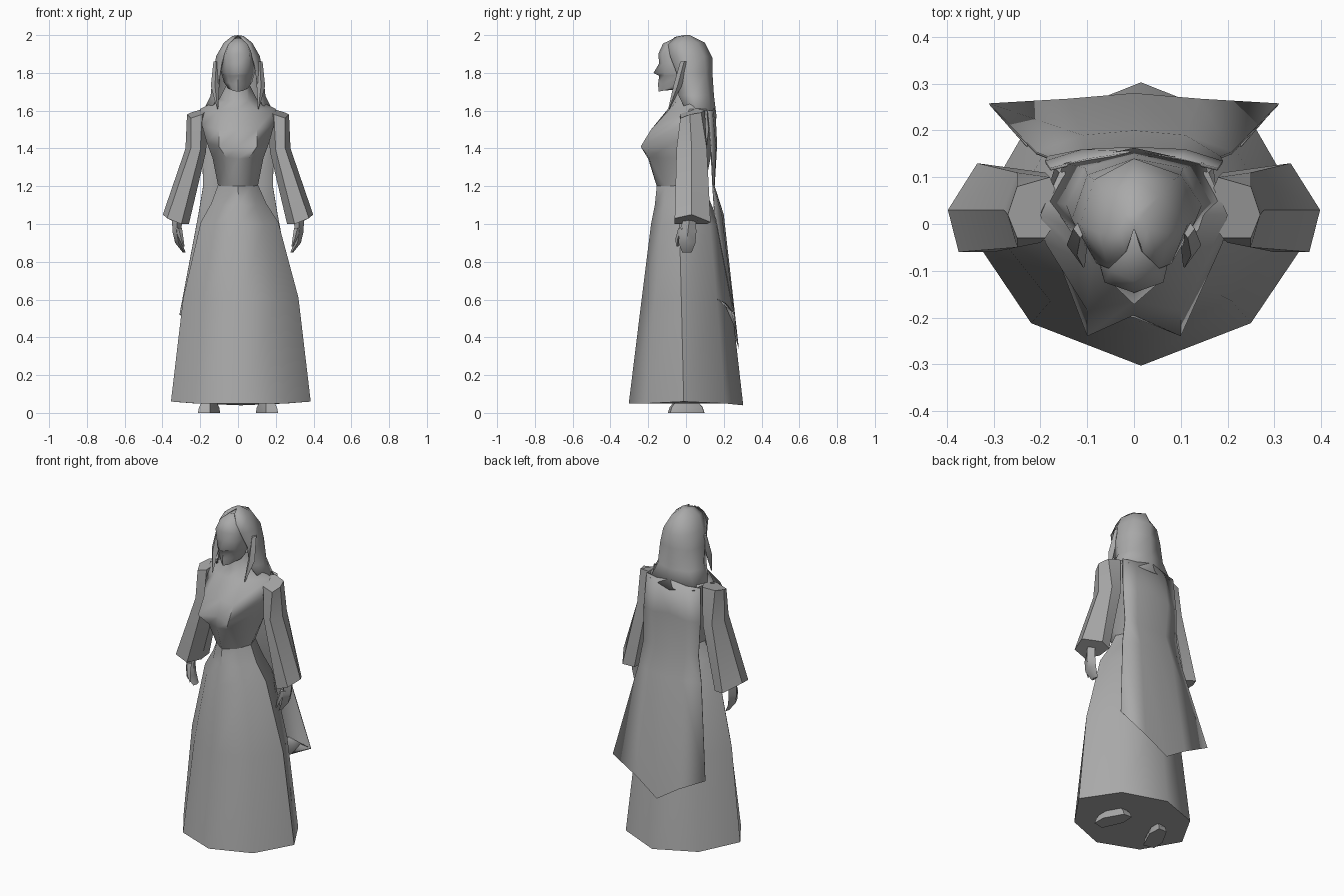
import bpy, bmesh, math
from mathutils import Vector

grey = bpy.data.materials.new("plain grey")
grey.diffuse_color = (0.4, 0.4, 0.4, 1)


def loft(name, rings, closed=True, caps=True, angle=45, thick=0):
    """Skin a stack of equal-length point rings."""
    bm = bmesh.new()
    rows = [[bm.verts.new(p) for p in r] for r in rings]
    n = len(rows[0])
    for a, b in zip(rows, rows[1:]):
        for i in range(n if closed else n - 1):
            j = (i + 1) % n
            bm.faces.new((a[i], a[j], b[j], b[i]))
    if caps and closed:
        bm.faces.new(rows[0])
        bm.faces.new(rows[-1])
    bmesh.ops.remove_doubles(bm, verts=bm.verts, dist=0.0005)
    bmesh.ops.recalc_face_normals(bm, faces=bm.faces)
    me = bpy.data.meshes.new(name)
    bm.to_mesh(me)
    bm.free()
    me.materials.append(grey)
    ob = bpy.data.objects.new(name, me)
    bpy.context.collection.objects.link(ob)
    bpy.ops.object.select_all(action='DESELECT')
    bpy.context.view_layer.objects.active = ob
    ob.select_set(True)
    bpy.ops.object.shade_smooth_by_angle(angle=math.radians(angle))
    if thick:
        m = ob.modifiers.new("thickness", 'SOLIDIFY')
        m.thickness = thick
    return ob


def whole(half):
    """Complete a half ring (front centre to back centre) by mirroring."""
    return half + [(-x, y, z) for x, y, z in half[-2:0:-1]]


def curtain(half):
    """Complete an open half row that ends on the back centre."""
    return half + [(-x, y, z) for x, y, z in half[-2::-1]]


def both(name, rings, **kw):
    for s, side in ((1, "left"), (-1, "right")):
        loft(f"{side}_{name}", [[(s * x, y, z) for x, y, z in r] for r in rings], **kw)


def diamond(x, y, z, rx, ry):
    return [(x + rx, y, z), (x, y + ry, z), (x - rx, y, z), (x, y - ry, z)]


# Eight-sided skirt: height, half width, front y, back y, side y, x shift
skirt = []
for z, rx, yf, yb, ys, cx in ((.05, .37, -.303, .303, -.012, .015),
                              (.6, .305, -.235, .24, -.025, .015),
                              (1.0, .205, -.185, .185, -.035, .008),
                              (1.1, .145, -.165, .14, -.035, .004),
                              (1.2, .105, -.155, .10, -.03, 0)):
    half = [(0, yf, z), (.635 * rx, .7 * yf, z), (rx, ys, z + .01),
            (.66 * rx, .68 * yb, z), (0, yb, z - .01)]
    skirt.append([(x + cx, y, zz) for x, y, zz in whole(half)])
loft("skirt", skirt, angle=50)

# Torso with bust, shoulders and neck
torso = [
    [(0, -.155, 1.2), (.067, -.11, 1.2), (.105, -.03, 1.2), (.07, .07, 1.2), (0, .10, 1.2)],
    [(0, -.2, 1.345), (.06, -.195, 1.35), (.135, -.05, 1.35), (.12, .09, 1.35), (0, .13, 1.35)],
    [(0, -.195, 1.41), (.1, -.24, 1.41), (.165, -.07, 1.43), (.15, .11, 1.42), (0, .14, 1.42)],
    [(0, -.165, 1.5), (.1, -.185, 1.5), (.19, -.04, 1.52), (.17, .12, 1.5), (0, .15, 1.5)],
    [(0, -.095, 1.61), (.09, -.085, 1.61), (.2, .02, 1.61), (.16, .11, 1.6), (0, .14, 1.62)],
    [(0, -.07, 1.65), (.055, -.05, 1.65), (.1, .02, 1.66), (.08, .09, 1.66), (0, .12, 1.66)],
    [(0, -.065, 1.74), (.04, -.05, 1.74), (.06, .01, 1.74), (.05, .06, 1.74), (0, .09, 1.74)],
]
loft("torso", [whole(r) for r in torso], angle=50)

# Flared sleeves
sleeve = [
    [(.27, .02, 1.58), (.25, -.03, 1.56), (.19, -.03, 1.58), (.15, .03, 1.62),
     (.18, .1, 1.6), (.25, .08, 1.59)],
    [(.278, .03, 1.4), (.25, -.05, 1.4), (.2, -.04, 1.39), (.17, .04, 1.38),
     (.19, .11, 1.38), (.25, .11, 1.4)],
    [(.398, .03, 1.05), (.375, -.06, 1.03), (.3, -.06, 1.0), (.26, .02, 1.0),
     (.27, .11, 1.0), (.335, .13, 1.01)],
]
both("sleeve", sleeve, angle=30)

# Hands and thumbs
both("hand", [diamond(.32, .02, 1.04, .03, .03), diamond(.325, .01, .96, .022, .045),
              diamond(.315, .005, .9, .018, .045), diamond(.285, .005, .85, .008, .025)])
both("thumb", [diamond(.315, -.02, .98, .018, .02), diamond(.3, -.045, .92, .012, .012),
               diamond(.288, -.045, .88, .005, .006)])

# Head with chin, nose and forehead
head = [
    [(0, -.145, 1.7), (.025, -.125, 1.705), (.055, -.05, 1.72), (0, .03, 1.72)],
    [(0, -.148, 1.74), (.045, -.115, 1.745), (.075, -.04, 1.75), (0, .06, 1.75)],
    [(0, -.142, 1.785), (.055, -.115, 1.785), (.085, -.03, 1.79), (0, .08, 1.79)],
    [(0, -.172, 1.8), (.06, -.115, 1.8), (.09, -.03, 1.8), (0, .08, 1.8)],
    [(0, -.142, 1.85), (.06, -.12, 1.85), (.09, -.03, 1.85), (0, .08, 1.85)],
    [(0, -.147, 1.9), (.063, -.125, 1.9), (.085, -.03, 1.9), (0, .08, 1.9)],
    [(0, -.122, 1.955), (.05, -.1, 1.95), (.065, -.03, 1.955), (0, .07, 1.96)],
    [(0, -.06, 1.985), (.03, -.05, 1.98), (.03, -.01, 1.985), (0, .03, 1.985)],
]
loft("head", [whole(r) for r in head], angle=60)

# Long hair falling over the shoulders
hair = [
    [(.15, -.0, 1.6), (.185, .05, 1.6), (.15, .13, 1.58), (0, .163, 1.56)],
    [(.11, -.04, 1.68), (.145, .04, 1.68), (.105, .12, 1.68), (0, .148, 1.68)],
    [(.1, -.05, 1.8), (.133, .01, 1.8), (.1, .105, 1.8), (0, .14, 1.8)],
    [(.08, -.085, 1.89), (.115, .0, 1.89), (.085, .095, 1.89), (0, .14, 1.88)],
    [(.055, -.095, 1.95), (.075, -.02, 1.96), (.055, .06, 1.96), (0, .1, 1.96)],
    [(.02, -.06, 1.99), (.03, -.01, 1.995), (.02, .02, 1.995), (0, .02, 2.0)],
]
loft("hair", [curtain(r) for r in hair] + [[(0, -.01, 2.0)] * 7],
     closed=False, angle=60, thick=.008)

# Loose locks beside the face
both("hair_lock", [diamond(.115, -.01, 1.86, .015, .02), diamond(.122, -.045, 1.73, .022, .022),
                   diamond(.108, -.09, 1.61, .003, .004)])

# Pointed cape down the back, with its turned-under hem
cape = [
    [(.18, .12, 1.6), (.1, .14, 1.6), (0, .155, 1.62)],
    [(.19, .135, 1.4), (.11, .16, 1.4), (0, .165, 1.42)],
    [(.185, .145, 1.2), (.1, .15, 1.2), (0, .152, 1.2)],
    [(.21, .155, 1.05), (.11, .19, 1.05), (0, .2, 1.05)],
    [(.31, .258, .52), (.14, .268, .43), (.0, .28, .34)],
    [(.23, .165, .6), (.13, .2, .58), (0, .235, .55)],
]
loft("cape", [curtain(r) for r in cape], closed=False, angle=50, thick=.006)

# Shoes turned slightly outward
outline = ((-.035, -.09), (.03, -.1), (.055, -.03), (.035, .09), (-.015, .11), (-.045, .04))
shoe = []
for z, k in ((0, 1), (.03, .9), (.07, .55)):
    ring = []
    for x, y in outline:
        v = Vector((x * k, y * k))
        a = math.radians(20)
        ring.append((.15 + v.x * math.cos(a) - v.y * math.sin(a),
                     v.x * math.sin(a) + v.y * math.cos(a), z))
    shoe.append(ring)
both("shoe", shoe, angle=30)
